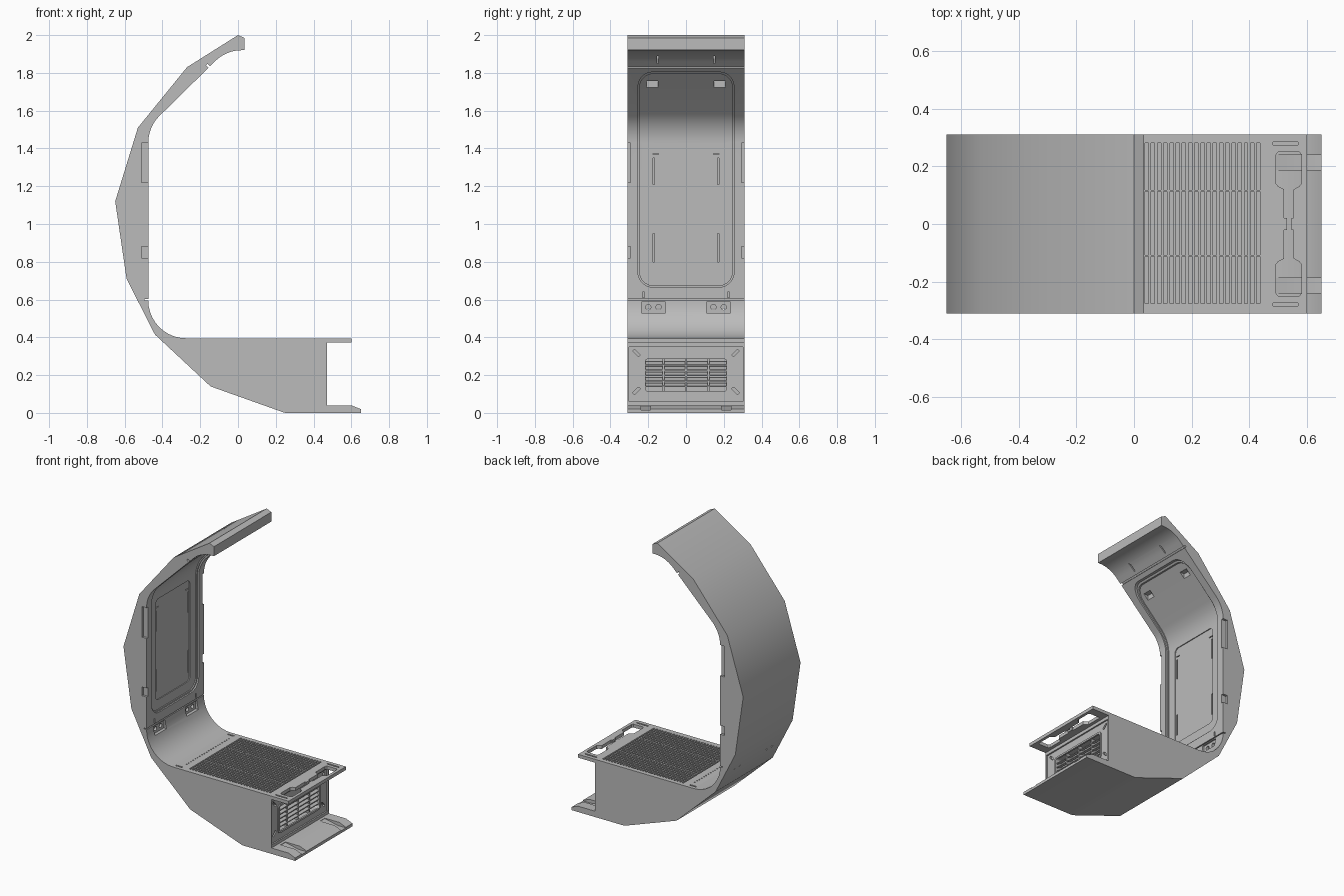
import bpy, bmesh
from math import sin, cos, pi, radians, atan2

old = bpy.data.objects.get("Cube")
if old:
    bpy.data.objects.remove(old, do_unlink=True)

grey = bpy.data.materials.new("warm_grey_plastic")
grey.use_nodes = True
grey.diffuse_color = (0.5, 0.5, 0.5, 1)
bsdf = next(n for n in grey.node_tree.nodes if n.type == 'BSDF_PRINCIPLED')
bsdf.inputs["Base Color"].default_value = (0.5, 0.5, 0.5, 1)
bsdf.inputs["Roughness"].default_value = 0.6

W = 0.31                      # half width
WALL, FLOOR, R = -0.475, 0.395, 0.2


def arc(cx, cy, r, a0, a1, n=10):
    angles = [radians(a0 + (a1 - a0) * i / n) for i in range(n + 1)]
    return [(cx + r * cos(a), cy + r * sin(a)) for a in angles]


def rounded(cx, cy, w, h, r, turn=0, n=5):
    """Rounded rectangle outline, turned about its centre."""
    pts = []
    for sx, sy, a in ((1, 1, 0), (-1, 1, 90), (-1, -1, 180), (1, -1, 270)):
        pts += arc(sx * (w / 2 - r), sy * (h / 2 - r), r, a, a + 90, n)
    c, s = cos(turn), sin(turn)
    return [(cx + c * x - s * y, cy + s * x + c * y) for x, y in pts]


def prism(bm, outline, axis, lo, hi):
    """Extrude an outline in the plane across the given axis."""
    def at(p, d):
        return {'x': (d, p[0], p[1]), 'y': (p[0], d, p[1]), 'z': (p[0], p[1], d)}[axis]
    a = [bm.verts.new(at(p, lo)) for p in outline]
    b = [bm.verts.new(at(p, hi)) for p in outline]
    bm.faces.new(a)
    bm.faces.new(b[::-1])
    for i in range(len(a)):
        j = (i + 1) % len(a)
        bm.faces.new((a[i], b[i], b[j], a[j]))


def box(bm, x0, x1, y0, y1, z0, z1):
    prism(bm, [(x0, z0), (x1, z0), (x1, z1), (x0, z1)], 'y', y0, y1)


def finish(name, bm):
    bmesh.ops.recalc_face_normals(bm, faces=bm.faces)
    me = bpy.data.meshes.new(name)
    bm.to_mesh(me)
    bm.free()
    me.materials.append(grey)
    ob = bpy.data.objects.new(name, me)
    bpy.context.scene.collection.objects.link(ob)
    return ob


def combine(target, tool, operation='DIFFERENCE'):
    tool.hide_render = True
    mod = target.modifiers.new("cut", 'BOOLEAN')
    mod.operation, mod.object, mod.solver = operation, tool, 'EXACT'
    bpy.context.view_layer.objects.active = target
    bpy.ops.object.modifier_apply(modifier=mod.name)
    bpy.data.objects.remove(tool, do_unlink=True)


def smooth(ob):
    bpy.ops.object.select_all(action='DESELECT')
    ob.select_set(True)
    bpy.context.view_layer.objects.active = ob
    bpy.ops.object.shade_smooth_by_angle(angle=radians(30))


# Shell: faceted back, curved inner wall and wedge-shaped base
back = [(0, 2), (-0.27, 1.83), (-0.53, 1.51), (-0.65, 1.12), (-0.59, 0.71),
        (-0.44, 0.415), (-0.145, 0.14), (0.24, 0.003), (0.25, 0)]
base_end = [(0.65, 0), (0.65, 0.02), (0.60, 0.04), (0.47, 0.04), (0.47, 0.372),
            (0.60, 0.372), (0.60, FLOOR)]
inner = arc(WALL + R, FLOOR + R, R, 270, 180) + arc(WALL + R, 1.43, R, 180, 135)
lip = arc(0.02, 1.72, R, 135, 90) + [(0.035, 1.92), (0.035, 1.985)]
bm = bmesh.new()
prism(bm, back + base_end + inner + lip, 'y', -W, W)
shell = finish("shell", bm)


# Stepped dish that follows the inner wall
def dish(depth, width, z0, z1, r):
    curve = arc(WALL + R, 1.43, R + depth, 180, 135)
    ex, ez = curve[-1]
    bm = bmesh.new()
    prism(bm, [(WALL - depth, 0.62)] + curve +
          [(ex + 0.28, ez + 0.28), (0.3, ez + 0.28), (0.3, 0.62)], 'y', -0.3, 0.3)
    tool = finish("dish_cutter", bm)
    bm = bmesh.new()
    prism(bm, rounded(0, (z0 + z1) / 2, width, z1 - z0, r), 'x', -0.9, 0.2)
    combine(tool, finish("dish_outline", bm), 'INTERSECT')
    combine(shell, tool)


dish(0.010, 0.51, 0.665, 1.805, 0.08)
dish(0.018, 0.49, 0.675, 1.795, 0.07)
dish(0.024, 0.37, 0.74, 1.43, 0.03)

# Wall details: pockets, slots, grooves and edge notches
bm = bmesh.new()
for s in (-1, 1):
    def pair(x0, x1, y, w, z0, z1):
        box(bm, x0, x1, s * y - w / 2, s * y + w / 2, z0, z1)
    pair(-0.29, -0.1, 0.178, 0.06, 1.722, 1.757)
    pair(-0.135, 0, 0.15, 0.008, 1.85, 1.89)
    pair(-0.52, -0.4, 0.172, 0.008, 0.80, 0.95)
    pair(-0.52, -0.4, 0.172, 0.008, 1.21, 1.35)
    pair(-0.52, -0.4, 0.16, 0.03, 1.368, 1.374)
    pair(-0.485, -0.4, 0.172, 0.125, 0.53, 0.588)
    pair(-0.485, -0.4, 0.225, 0.008, 0.61, 0.64)
    pair(-0.51, -0.4, 0.31, 0.03, 0.82, 0.88)
    pair(-0.51, -0.4, 0.31, 0.03, 1.22, 1.43)
box(bm, -0.495, -0.4, -0.4, 0.4, 0.596, 0.603)
prism(bm, [(-0.17, 1.84), (-0.12, 1.79), (-0.112, 1.798), (-0.162, 1.848)], 'y', -0.4, 0.4)
combine(shell, finish("wall_cutter", bm))

# Peg sockets in the lower pockets
bm = bmesh.new()
for y in (-0.2, -0.145, 0.145, 0.2):
    prism(bm, arc(y, 0.56, 0.014, 0, 345, 23), 'x', -0.51, -0.44)
combine(shell, finish("socket_cutter", bm))

# Deck vents in three rows, row of pin holes and edge slots
bm = bmesh.new()
pitch, depth = 0.0215, 0.05
for i in range(29):
    x = 0.431 - i * pitch
    for y0, y1 in ((-0.275, -0.113), (-0.107, 0.112), (0.118, 0.28)):
        box(bm, x - 0.006, x + 0.006, y0, y1, FLOOR - depth, 0.45)
for i in range(20):
    y = -0.23 + i * 0.46 / 19
    box(bm, -0.233, -0.225, y - 0.004, y + 0.004, FLOOR - 0.01, 0.45)
for s in (-1, 1):
    for x in (0.525, -0.25):
        prism(bm, rounded(x, s * 0.279, 0.09 if x > 0 else 0.05, 0.01, 0.004),
              'z', FLOOR - 0.01, 0.45)
combine(shell, finish("deck_cutter", bm))

# Keyhole opening through the deck overhang
bm = bmesh.new()
half = [(0.53, 0), (0.53, 0.02), (0.52, 0.02), (0.52, 0.12), (0.50, 0.13), (0.492, 0.14),
        (0.492, 0.24), (0.50, 0.25), (0.572, 0.25), (0.58, 0.24), (0.58, 0.14),
        (0.572, 0.13), (0.553, 0.12), (0.553, 0.02), (0.545, 0.02), (0.545, 0)]
other = [(x, -y) for x, y in half[::-1]]
prism(bm, half + other[1:-1], 'z', 0.36, 0.42)
combine(shell, finish("keyhole_cutter", bm))

# Guide grooves in the lower ledge
bm = bmesh.new()
for s in (-1, 1):
    prism(bm, [(0.49, 0.05), (0.49, 0.037), (0.59, 0.016), (0.7, 0.016), (0.7, 0.05)],
          'y', s * 0.213 - 0.026, s * 0.213 + 0.026)
combine(shell, finish("groove_cutter", bm))

# End plate: shallow tray, then grille opening and corner slots
bm = bmesh.new()
box(bm, 0.46, 0.49, -0.302, 0.302, 0.06, 0.35)
combine(shell, finish("tray_cutter", bm))
bm = bmesh.new()
prism(bm, rounded(0, 0.2, 0.44, 0.18, 0.015), 'x', 0.41, 0.48)
for sy in (-1, 1):
    for sz in (-1, 1):
        prism(bm, rounded(sy * 0.262, 0.217 + sz * 0.1, 0.045, 0.014, 0.006, atan2(sz, sy)),
              'x', 0.445, 0.48)
combine(shell, finish("grille_cutter", bm))
smooth(shell)

# Raised frame round the grille opening
bm = bmesh.new()
prism(bm, rounded(0, 0.2, 0.455, 0.195, 0.02), 'x', 0.455, 0.467)
frame = finish("grille_frame", bm)
bm = bmesh.new()
prism(bm, rounded(0, 0.2, 0.43, 0.17, 0.012), 'x', 0.44, 0.48)
combine(frame, finish("frame_cutter", bm))
smooth(frame)

# Tilted louvres
bm = bmesh.new()
for i in range(5):
    z = 0.145 + i * 0.0285
    prism(bm, [(0.425, z + 0.008), (0.46, z - 0.008), (0.46, z - 0.002), (0.425, z + 0.014)],
          'y', -0.218, 0.218)
finish("grille_louvres", bm)

# Upright grille bars
bm = bmesh.new()
for y in (-0.12, 0, 0.12):
    box(bm, 0.412, 0.456, y - 0.005, y + 0.005, 0.112, 0.288)
finish("grille_bars", bm)
